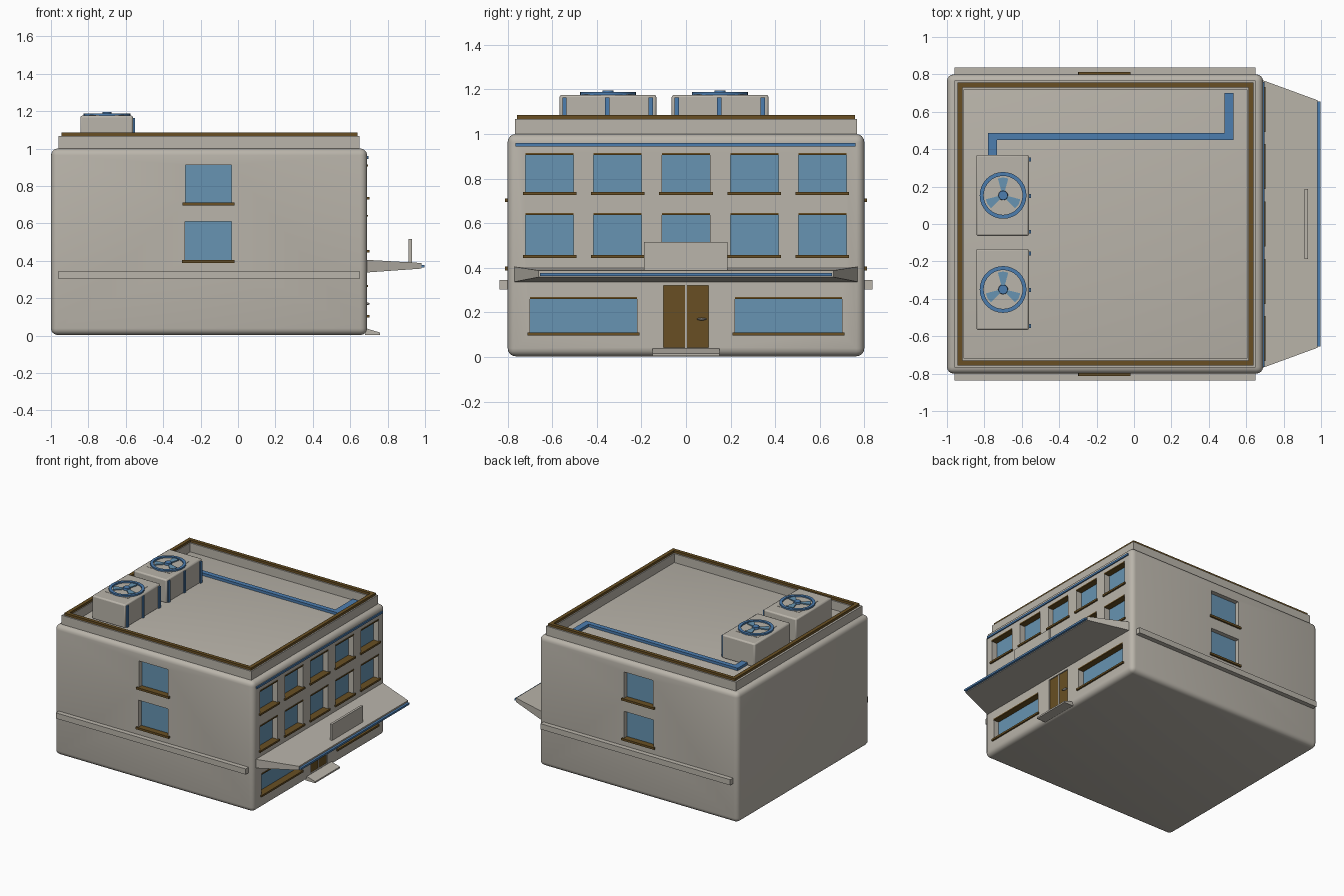
import bpy, bmesh, math
from mathutils import Matrix, Vector

if "Cube" in bpy.data.objects:
    bpy.data.objects.remove(bpy.data.objects["Cube"])


def material(name, rgb):
    m = bpy.data.materials.new(name)
    m.diffuse_color = (*rgb, 1)
    m.use_nodes = True
    m.node_tree.nodes["Principled BSDF"].inputs["Base Color"].default_value = m.diffuse_color
    return m


STONE = material("warm grey stone", (0.49, 0.46, 0.405))
BROWN = material("dark brown", (0.138, 0.078, 0.017))
BLUE = material("accent blue", (0.072, 0.205, 0.43))
GLASS = material("glass blue", (0.135, 0.295, 0.445))


def add_box(bm, lo, hi):
    c = [(a + b) / 2 for a, b in zip(lo, hi)]
    s = [b - a for a, b in zip(lo, hi)]
    bmesh.ops.create_cube(bm, size=1, matrix=Matrix.Translation(c) @ Matrix.Diagonal((*s, 1)))


def finish(bm, name, mat):
    bmesh.ops.recalc_face_normals(bm, faces=bm.faces)
    me = bpy.data.meshes.new(name)
    bm.to_mesh(me)
    bm.free()
    me.materials.append(mat)
    ob = bpy.data.objects.new(name, me)
    bpy.context.collection.objects.link(ob)
    return ob


def boxes(name, mat, items):
    bm = bmesh.new()
    for lo, hi in items:
        add_box(bm, lo, hi)
    return finish(bm, name, mat)


def bevel(ob, width, segments):
    m = ob.modifiers.new("bevel", 'BEVEL')
    m.width, m.segments = width, segments


def smooth(ob):
    bpy.ops.object.select_all(action='DESELECT')
    ob.select_set(True)
    bpy.context.view_layer.objects.active = ob
    bpy.ops.object.shade_smooth_by_angle(angle=math.radians(35))


def extrude(name, mat, pts, height, z):
    """Upright prism of a flat outline."""
    bm = bmesh.new()
    f = bm.faces.new([bm.verts.new((x, y, z)) for x, y in pts])
    r = bmesh.ops.extrude_face_region(bm, geom=[f])
    bmesh.ops.translate(bm, vec=(0, 0, height), verts=[v for v in r["geom"] if isinstance(v, bmesh.types.BMVert)])
    return finish(bm, name, mat)


def frame(name, mat, outer, inner, z0, z1):
    """Rectangular ring, mitred at the corners; rectangles are x0, x1, y half-width."""
    bm = bmesh.new()
    rings = []
    for (x0, x1, y), z in ((outer, z0), (outer, z1), (inner, z1), (inner, z0)):
        rings.append([bm.verts.new((*p, z)) for p in ((x0, -y), (x1, -y), (x1, y), (x0, y))])
    for i in range(4):
        a, b = rings[i], rings[(i + 1) % 4]
        for j in range(4):
            k = (j + 1) % 4
            bm.faces.new((a[j], a[k], b[k], b[j]))
    return finish(bm, name, mat)


def taper(name, mat, x0, x1, y0, y1, z0, z1):
    """Slab shrinking outwards from the facade."""
    bm = bmesh.new()
    ends = [[bm.verts.new((x, *p)) for p in ((-y, z[0]), (y, z[0]), (y, z[1]), (-y, z[1]))]
            for x, y, z in ((x0, y0, z0), (x1, y1, z1))]
    for e in ends:
        bm.faces.new(e)
    for j in range(4):
        k = (j + 1) % 4
        bm.faces.new((ends[0][j], ends[0][k], ends[1][k], ends[1][j]))
    return finish(bm, name, mat)


# openings: facade (y0, y1, z0, z1) and side walls (x0, x1, z0, z1)
FX, SY, DEPTH = 0.69, 0.80, 0.05
COLS = [(c - 0.108, c + 0.108) for c in (-0.612, -0.307, 0, 0.307, 0.612)]
facade = [(a, b, z0, z1) for z0, z1 in ((0.735, 0.912), (0.452, 0.643)) for a, b in COLS]
facade += [(-0.70, -0.22, 0.104, 0.268), (0.22, 0.70, 0.104, 0.268)]
sides = [(-0.28, -0.035, 0.708, 0.912), (-0.283, -0.035, 0.402, 0.61)]

holes, glass, sills, lintels = [], [], [], []
for a, b, z0, z1 in facade:
    holes.append(((FX - DEPTH, a, z0), (FX + 0.1, b, z1)))
    glass.append(((FX - DEPTH - 0.002, a, z0), (FX - DEPTH + 0.006, b, z1)))
    sills.append(((FX - DEPTH + 0.006, a - 0.012, z0 - 0.008), (FX + 0.012, b + 0.012, z0 + 0.006)))
    lintels.append(((FX - DEPTH + 0.006, a, z1 - 0.007), (FX + 0.004, b, z1 + 0.002)))
for a, b, z0, z1 in sides:
    for s in (-1, 1):
        def span(p, q):
            return sorted((s * p, s * q))
        for group, (y0, y1), e, lo, hi in (
                (holes, span(SY - 0.04, SY + 0.1), 0, z0, z1),
                (glass, span(SY - 0.042, SY - 0.034), 0, z0, z1),
                (sills, span(SY - 0.034, SY + 0.013), 0.016, z0 - 0.013, z0 + 0.003)):
            group.append(((a - e, y0, lo), (b + e, y1, hi)))
holes.append(((FX - 0.03, -0.10, 0.042), (FX + 0.1, 0.10, 0.32)))

# main block with rounded edges and recessed openings
body = boxes("building_block", STONE, [((-1, -SY, 0.003), (FX, SY, 1.0))])
bevel(body, 0.036, 4)
cutter = boxes("opening_cutter", STONE, holes)
cutter.hide_render = True
cut = body.modifiers.new("openings", 'BOOLEAN')
cut.operation, cut.solver, cut.object = 'DIFFERENCE', 'EXACT', cutter
bpy.context.view_layer.update()
done = bpy.data.meshes.new_from_object(body.evaluated_get(bpy.context.evaluated_depsgraph_get()))
body.modifiers.clear()
body.data = done
bpy.data.objects.remove(cutter)
smooth(body)

boxes("window_glass", GLASS, glass)
boxes("window_sills", BROWN, sills)
boxes("window_lintels", BROWN, lintels)

# door, centre post and handle
boxes("door_leaves", BROWN, [((FX - 0.03, s * 0.0525 - 0.0475, 0.042), (FX - 0.008, s * 0.0525 + 0.0475, 0.32))
                             for s in (-1, 1)])
boxes("door_post", STONE, [((FX - 0.03, -0.005, 0.042), (FX - 0.004, 0.005, 0.32))])
bm = bmesh.new()
bmesh.ops.create_uvsphere(bm, u_segments=16, v_segments=8, radius=1,
                          matrix=Matrix.Translation((FX + 0.002, 0.07, 0.17)) @ Matrix.Diagonal((0.012, 0.022, 0.006, 1)))
smooth(finish(bm, "door_handle", STONE))
taper("door_step", STONE, FX - 0.01, 0.76, 0.15, 0.15, (0.004, 0.04), (0.004, 0.016))

# canopy, its edge strip, sign board and top strip
taper("canopy", STONE, FX - 0.005, 0.98, 0.77, 0.662, (0.337, 0.405), (0.358, 0.388))
boxes("canopy_edge_strip", BLUE, [((0.975, -0.655, 0.363), (0.997, 0.655, 0.377))])
boxes("sign_board", STONE, [((0.912, -0.188, 0.375), (0.93, 0.187, 0.515))])
boxes("facade_strip", BLUE, [((FX - 0.01, -0.765, 0.945), (0.699, 0.76, 0.96))])

# side ledges
boxes("side_ledges", STONE, [((-0.96, min(s * 0.79, s * 0.836), 0.303), (0.65, max(s * 0.79, s * 0.836), 0.346))
                             for s in (-1, 1)])

# roof parapet and brown coping
frame("parapet", STONE, (-0.96, 0.65, 0.767), (-0.91, 0.603, 0.72), 0.99, 1.068)
frame("parapet_coping", BROWN, (-0.944, 0.64, 0.757), (-0.916, 0.612, 0.73), 1.066, 1.086)

# roof pipe
extrude("roof_pipe", BLUE, [(-0.78, 0.36), (-0.732, 0.36), (-0.732, 0.45), (0.532, 0.45), (0.532, 0.70),
                            (0.485, 0.70), (0.485, 0.487), (-0.78, 0.487)], 0.022, 0.998)

# rooftop cooling units
for n, cy in enumerate((0.153, -0.35), 1):
    unit = boxes(f"cooling_unit_{n}", STONE, [((-0.843, cy - 0.217, 0.995), (-0.562, cy + 0.217, 1.176))])
    bevel(unit, 0.01, 2)
    smooth(unit)
    boxes(f"cooling_unit_ribs_{n}", BLUE, [((-0.572, cy + d - 0.01, 1.0), (-0.552, cy + d + 0.01, 1.164))
                                           for d in (-0.195, -0.003, 0.192)])
    boxes(f"fan_plate_{n}", STONE, [((-0.797, cy - 0.117, 1.17), (-0.607, cy + 0.117, 1.178))])
    # fan ring
    bm = bmesh.new()
    loops = []
    N = 32
    for r, z in ((0.125, 1.17), (0.125, 1.188), (0.104, 1.188), (0.104, 1.17)):
        loops.append([bm.verts.new((-0.7 + r * math.cos(2 * math.pi * i / N),
                                    cy + r * math.sin(2 * math.pi * i / N), z)) for i in range(N)])
    for k in range(4):
        a, b = loops[k], loops[(k + 1) % 4]
        for i in range(N):
            j = (i + 1) % N
            bm.faces.new((a[i], a[j], b[j], b[i]))
    smooth(finish(bm, f"fan_ring_{n}", BLUE))
    # fan hub
    bm = bmesh.new()
    bmesh.ops.create_cone(bm, cap_ends=True, segments=20, radius1=0.027, radius2=0.024, depth=0.025,
                          matrix=Matrix.Translation((-0.7, cy, 1.1825)))
    smooth(finish(bm, f"fan_hub_{n}", BLUE))
    # fan blades
    for k in range(3):
        mid = math.radians(90 + 120 * k)
        pts = [(-0.7 + r * math.cos(mid + a), cy + r * math.sin(mid + a))
               for r, a in ((0.022, -0.4), (0.094, -0.3), (0.096, 0), (0.094, 0.3), (0.022, 0.4))]
        extrude(f"fan_blade_{n}_{k + 1}", GLASS, pts, 0.008, 1.178)
